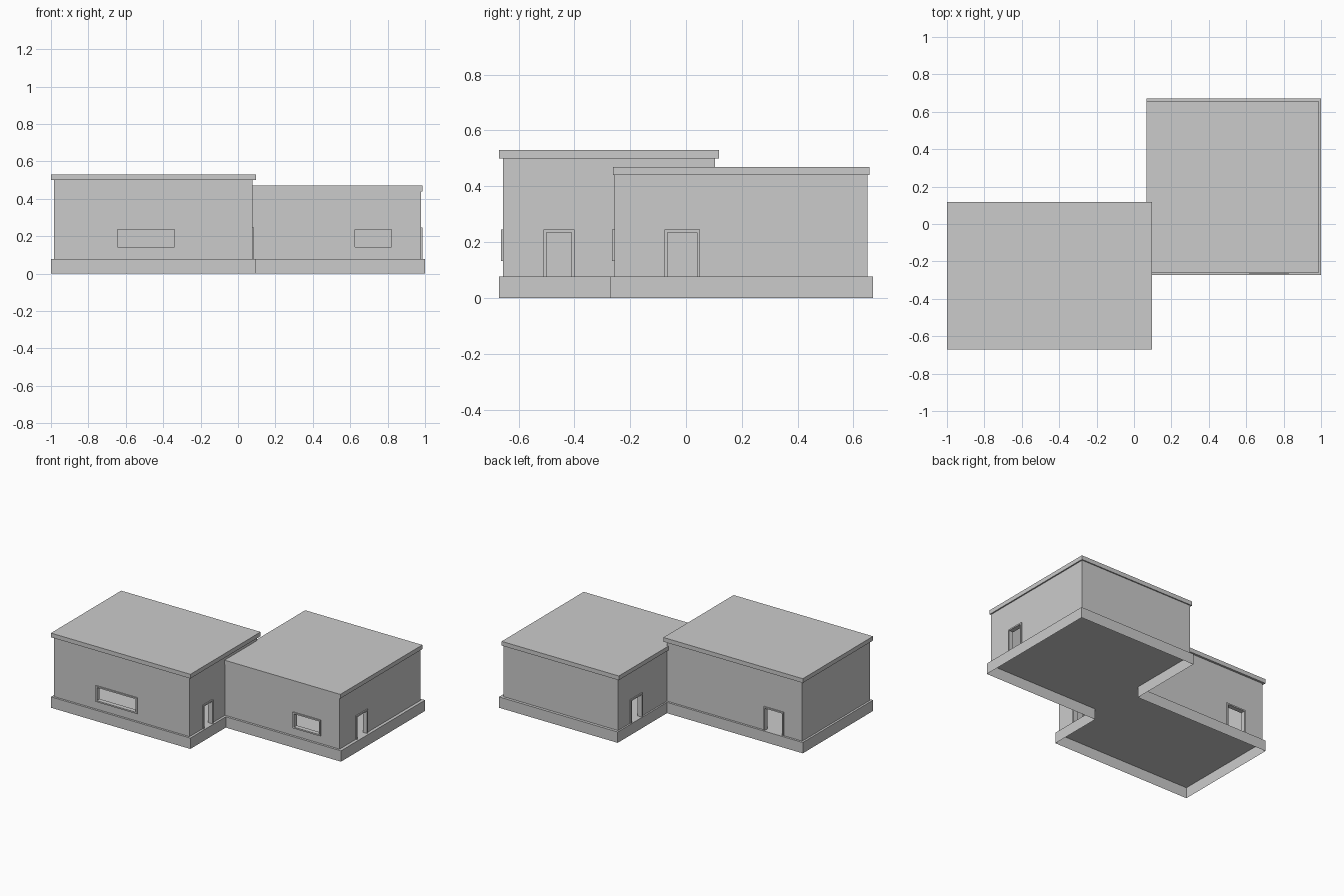
import bpy, bmesh

if "Cube" in bpy.data.objects:
    bpy.data.objects.remove(bpy.data.objects["Cube"])

WALL = 0.025     # wall thickness
FRAME = 0.01     # frame bar width
PROUD = 0.008    # how far frames stand out
BASE = 0.077     # plinth height


def add_mesh(name, bm):
    bmesh.ops.recalc_face_normals(bm, faces=bm.faces)
    me = bpy.data.meshes.new(name)
    bm.to_mesh(me)
    bm.free()
    ob = bpy.data.objects.new(name, me)
    bpy.context.collection.objects.link(ob)
    return ob


def boxes(name, *spans):
    """One object made of boxes, each (x0, x1, y0, y1, z0, z1)."""
    bm = bmesh.new()
    for x0, x1, y0, y1, z0, z1 in spans:
        vs = bmesh.ops.create_cube(bm, size=1)["verts"]
        for v in vs:
            v.co.x = x1 if v.co.x > 0 else x0
            v.co.y = y1 if v.co.y > 0 else y0
            v.co.z = z1 if v.co.z > 0 else z0
    return add_mesh(name, bm)


def cut(ob, span):
    cutter = boxes("cutter", span)
    cutter.hide_render = True
    mod = ob.modifiers.new("cut", "BOOLEAN")
    mod.operation, mod.solver, mod.object = "DIFFERENCE", "EXACT", cutter
    bpy.context.view_layer.objects.active = ob
    bpy.ops.object.modifier_apply(modifier=mod.name)
    bpy.data.objects.remove(cutter)


def opening(walls, name, axis, face, sign, a0, a1, z0, z1):
    """Cut a framed opening (outer frame size) in the wall at axis = face."""
    def span(a, b, lo, hi, inner, outer):
        d = sorted((face - sign * inner, face + sign * outer))
        return (*d, a, b, lo, hi) if axis == "x" else (a, b, *d, lo, hi)
    cut(walls, span(a0, a1, z0, z1, WALL * 1.5, 0.02))
    bars = [(a0, a0 + FRAME, z0, z1 - FRAME), (a1 - FRAME, a1, z0, z1 - FRAME),
            (a0, a1, z1 - FRAME, z1)]
    if z0 > BASE:      # windows also get a sill bar
        bars.append((a0 + FRAME, a1 - FRAME, z0, z0 + FRAME))
    boxes(name, *[span(*b, WALL, PROUD) for b in bars])


def wall_shell(name, x0, x1, y0, y1, top):
    ob = boxes(name, (x0, x1, y0, y1, BASE, top))
    t = WALL
    cut(ob, (x0 + t, x1 - t, y0 + t, y1 - t, BASE - 0.1, top + 0.1))
    return ob


# Shared plinth: stepped outline with floor on top, open underneath
outline = [(-1, -.67), (.095, -.67), (.095, -.273), (1, -.273),
           (1, .67), (.067, .67), (.067, .118), (-1, .118)]
bm = bmesh.new()
low = [bm.verts.new((x, y, 0)) for x, y in outline]
high = [bm.verts.new((x, y, BASE)) for x, y in outline]
for i in range(len(outline)):
    j = (i + 1) % len(outline)
    bm.faces.new((low[i], low[j], high[j], high[i]))
bm.faces.new(high)
add_mesh("plinth", bm)

# Tall front block
tall = wall_shell("tall_block_walls", -.985, .078, -.655, .103, .5)
boxes("tall_block_roof", (-1, .095, -.67, .118, .5, .53))
opening(tall, "tall_front_window", "y", -.655, -1, -.655, -.33, .132, .245)
opening(tall, "tall_side_door", "x", .078, 1, -.51, -.4, BASE, .245)
opening(tall, "tall_back_door", "y", .103, 1, -.84, -.685, BASE, .245)

# Lower rear block
lower = wall_shell("low_block_walls", .078, .978, -.257, .65, .44)
boxes("low_block_roof", (.067, .987, -.262, .658, .44, .47))
opening(lower, "low_front_window", "y", -.257, -1, .615, .83, .132, .245)
opening(lower, "low_side_door", "x", .978, 1, -.077, .05, BASE, .245)
opening(lower, "low_left_door", "x", .078, -1, .385, .515, BASE, .245)
